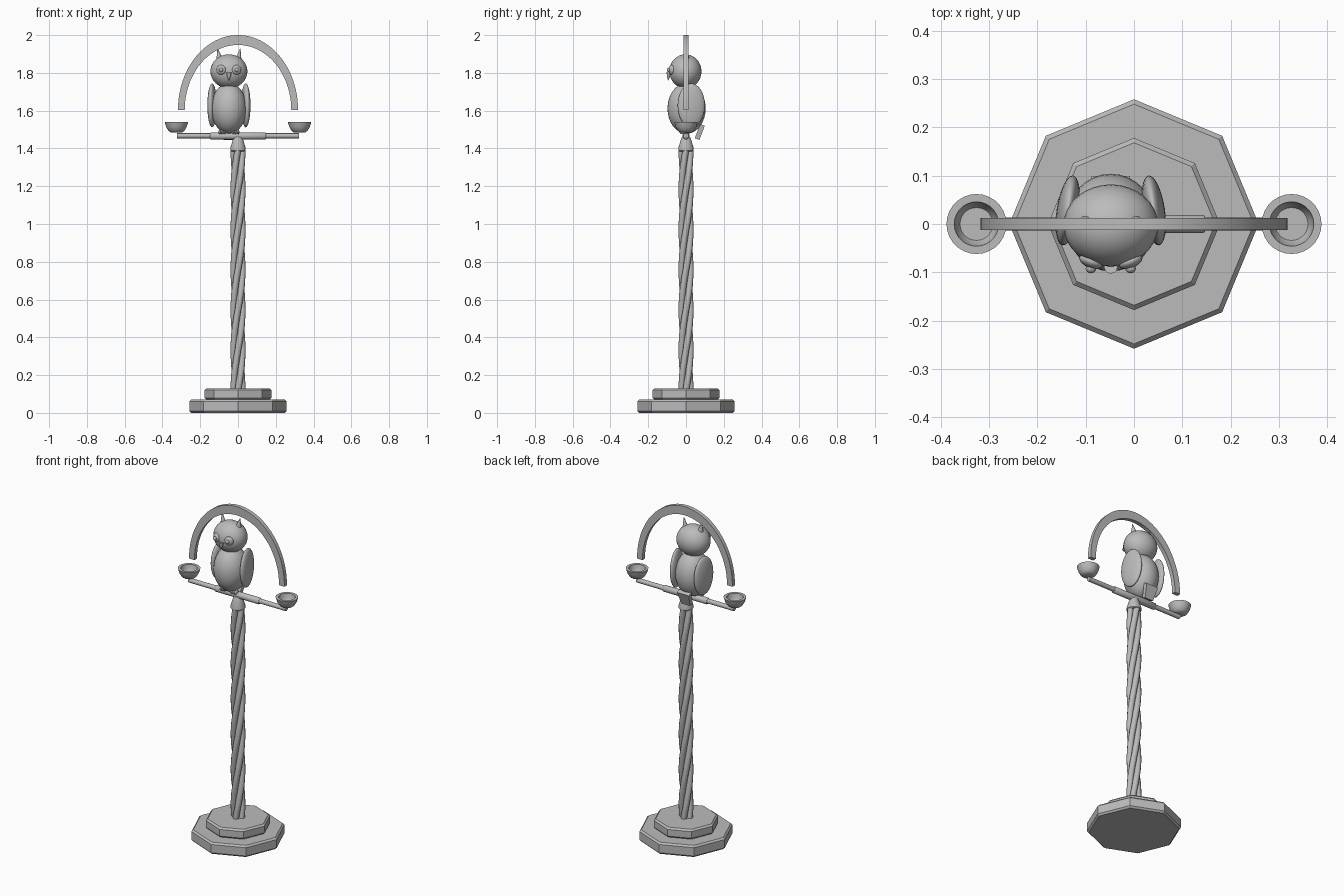
import bpy, bmesh, math
from mathutils import Vector, Matrix

if "Cube" in bpy.data.objects:
    bpy.data.objects.remove(bpy.data.objects["Cube"])

grey = bpy.data.materials.new("plain grey")
grey.diffuse_color = (0.5, 0.5, 0.5, 1)
grey.use_nodes = True
grey.node_tree.nodes["Principled BSDF"].inputs["Base Color"].default_value = grey.diffuse_color
OWL_X = -0.048


def finish(name, bm, smooth=True, angle=40):
    me = bpy.data.meshes.new(name)
    bmesh.ops.recalc_face_normals(bm, faces=bm.faces[:])
    bm.to_mesh(me)
    bm.free()
    me.materials.append(grey)
    ob = bpy.data.objects.new(name, me)
    bpy.context.collection.objects.link(ob)
    if smooth:
        bpy.ops.object.select_all(action='DESELECT')
        ob.select_set(True)
        bpy.context.view_layer.objects.active = ob
        bpy.ops.object.shade_smooth_by_angle(angle=math.radians(angle))
    return ob


def lathe(name, profile, sides, loc=(0, 0, 0), rot=(0, 0, 0), **kw):
    """Revolve (radius, height) points round z, capping open ends."""
    bm = bmesh.new()
    rings = [[bm.verts.new((r * math.cos(2 * math.pi * i / sides),
                            r * math.sin(2 * math.pi * i / sides), z))
              for i in range(sides)] for r, z in profile]
    for a, b in zip(rings, rings[1:]):
        for i in range(sides):
            j = (i + 1) % sides
            bm.faces.new((a[i], a[j], b[j], b[i]))
    bm.faces.new(rings[0][::-1])
    bm.faces.new(rings[-1])
    ob = finish(name, bm, **kw)
    ob.location, ob.rotation_euler = loc, rot
    return ob


def ball(name, loc, radii, rot=(0, 0, 0), seg=32):
    bm = bmesh.new()
    bmesh.ops.create_uvsphere(bm, u_segments=seg, v_segments=seg // 2, radius=1)
    bmesh.ops.scale(bm, vec=radii, verts=bm.verts[:])
    ob = finish(name, bm, angle=60)
    ob.location, ob.rotation_euler = loc, rot
    return ob


def sweep(bm, rings, closed_ends=True):
    vs = [[bm.verts.new(p) for p in ring] for ring in rings]
    n = len(vs[0])
    for a, b in zip(vs, vs[1:]):
        for i in range(n):
            bm.faces.new((a[i], a[(i + 1) % n], b[(i + 1) % n], b[i]))
    bm.faces.new(vs[0][::-1])
    bm.faces.new(vs[-1])


# Stepped octagonal base
for name, r, z0, z1 in (("base_lower", 0.258, 0, 0.07), ("base_upper", 0.178, 0.07, 0.13)):
    c = 0.01
    lathe(name, [(r - c, z0), (r, z0 + c), (r, z1 - c), (r - c, z1)], 8, smooth=False)

# Twisted rope pole made of four strands
bm = bmesh.new()
for s in range(4):
    rings = []
    for k in range(73):
        t = k / 72
        a = math.tau * (1.5 * t + s / 4)
        cx, cy = 0.023 * math.cos(a), 0.023 * math.sin(a)
        rings.append([(cx + 0.0175 * math.cos(a + math.tau * i / 10),
                       cy + 0.0175 * math.sin(a + math.tau * i / 10),
                       0.12 + 1.275 * t) for i in range(10)])
    sweep(bm, rings)
finish("twisted_pole", bm, angle=50)

# Collar, perch bar and sleeve
lathe("pole_collar", [(0.036, 1.385), (0.041, 1.39), (0.041, 1.4), (0.028, 1.445), (0.022, 1.46)], 24)
along_x = (0, math.pi / 2, 0)
lathe("perch_bar", [(0.0135, -0.323), (0.0135, 0.323)], 20, (0, 0, 1.467), along_x)
lathe("perch_sleeve", [(0.016, -0.147), (0.019, -0.143), (0.019, 0.143), (0.016, 0.147)],
      20, (0, 0, 1.466), along_x)

# Food cups
for side, x in (("left", -0.326), ("right", 0.326)):
    lathe("cup_" + side, [(0.03, 0), (0.042, 0.008), (0.054, 0.028), (0.062, 0.055), (0.046, 0.055),
                          (0.042, 0.03), (0.034, 0.016)], 28, (x, 0, 1.485))

# Arch over the perch
bm = bmesh.new()
rings = []
for k in range(49):
    a = math.pi * k / 48
    c, s = math.cos(a), math.sin(a)
    o, i = (0.318 * c, 1.603 + 0.397 * s), (0.282 * c, 1.603 + 0.345 * s)
    rings.append([(o[0], -0.012, o[1]), (o[0], 0.012, o[1]), (i[0], 0.012, i[1]), (i[0], -0.012, i[1])])
sweep(bm, rings)
finish("arch", bm)

# Owl body and head
ball("owl_body", (OWL_X, 0.003, 1.612), (0.094, 0.101, 0.134))
ball("owl_head", (OWL_X, -0.003, 1.808), (0.098, 0.085, 0.09))

# Tail plate, narrower at its lower end
bm = bmesh.new()
sweep(bm, [[(-w, -0.013, z), (w, -0.013, z), (w, 0.013, z), (-w, 0.013, z)]
           for w, z in ((0.028, -0.04), (0.04, 0.04))])
tail = finish("owl_tail", bm, smooth=False)
tail.location, tail.rotation_euler = (OWL_X, 0.073, 1.487), (math.radians(-21), 0, 0)

# Beak
lathe("owl_beak", [(0.014, 0), (0.009, -0.02), (0.001, -0.042)], 12,
      (OWL_X, -0.089, 1.802), (math.radians(-8), 0, 0))

# Mirrored owl parts
for side, s in (("left", -1), ("right", 1)):
    x = lambda d: OWL_X + s * d
    ball("wing_" + side, (x(0.089), 0.028, 1.628), (0.023, 0.073, 0.116), (0, 0, s * 0.15))
    ball("eye_" + side, (x(0.041), -0.077, 1.816), (0.026, 0.014, 0.026), (0, 0, s * 0.4), 20)
    ball("pupil_" + side, (x(0.041), -0.092, 1.816), (0.011, 0.01, 0.011), seg=16)
    lathe("ear_" + side, [(0.018, 0), (0.001, 0.062)], 12, (x(0.049), 0.002, 1.868), (0, s * 0.18, 0))
    for i in (-1, 0, 1):
        ball(f"toe_{side}_{i + 2}", (x(0.036) + i * 0.012, -0.016, 1.487), (0.008, 0.02, 0.012), seg=12)
